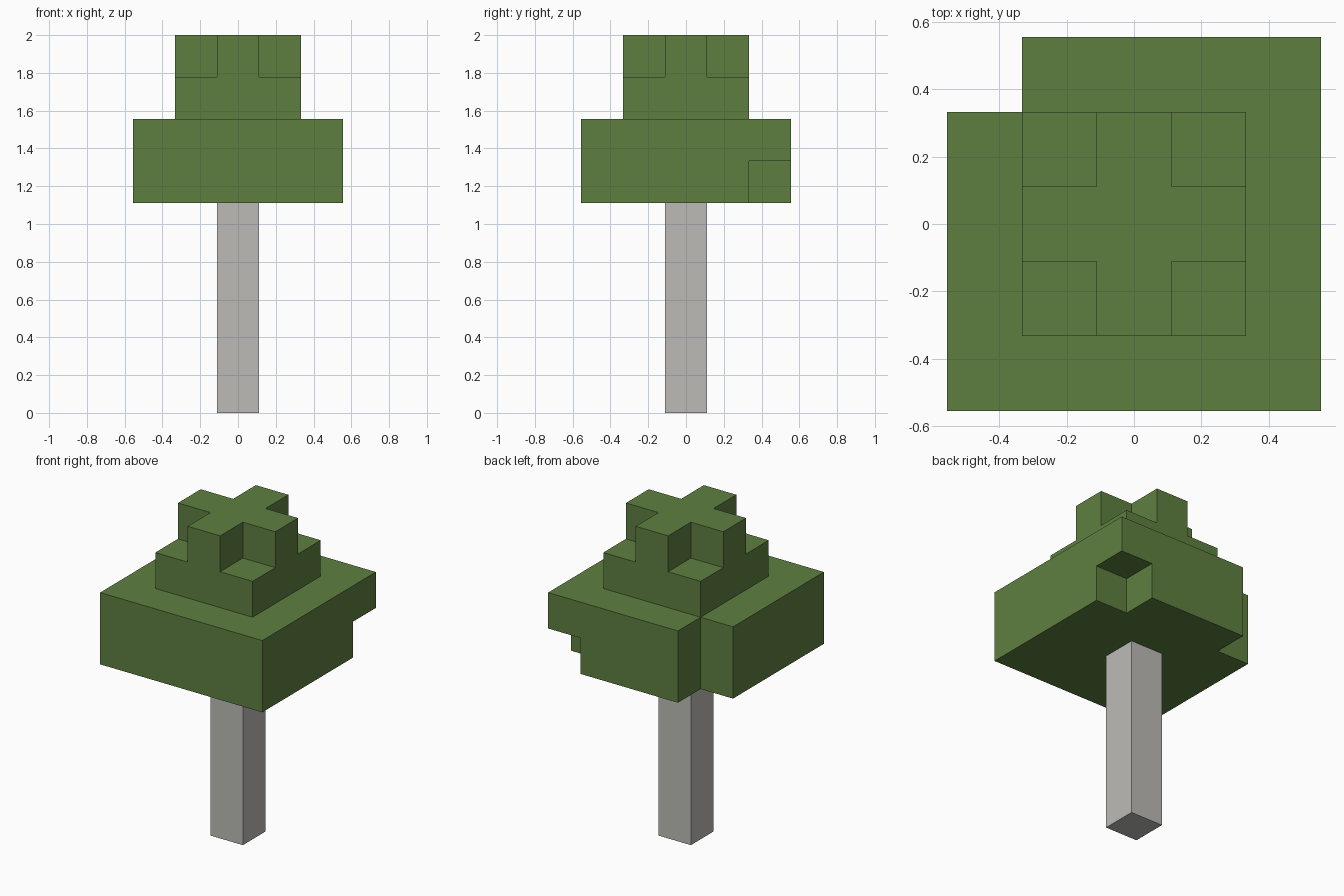
import bpy, bmesh
from mathutils import Vector

default = bpy.data.objects.get("Cube")
if default:
    bpy.data.objects.remove(default, do_unlink=True)

U = 2 / 9  # one block


def material(name, rgb):
    mat = bpy.data.materials.new(name)
    mat.use_nodes = True
    colour = (*rgb, 1)
    mat.diffuse_color = colour
    mat.node_tree.nodes["Principled BSDF"].inputs["Base Color"].default_value = colour
    return mat


def block_object(name, cells, mat):
    """Outer skin of a set of grid blocks, with coplanar faces joined."""
    bm = bmesh.new()
    for cell in cells:
        for axis in range(3):
            for sign in (-1, 1):
                step = [0, 0, 0]
                step[axis] = sign
                if tuple(c + s for c, s in zip(cell, step)) in cells:
                    continue
                normal = Vector(step)
                side = Vector([float(i == (axis + 1) % 3) for i in range(3)])
                up = normal.cross(side)
                middle = Vector(cell) + Vector((0, 0, 0.5)) + normal / 2
                corners = ((-1, -1), (1, -1), (1, 1), (-1, 1))
                bm.faces.new([bm.verts.new((middle + side * a / 2 + up * b / 2) * U)
                              for a, b in corners])
    bmesh.ops.remove_doubles(bm, verts=bm.verts, dist=0.001)
    bmesh.ops.dissolve_limit(bm, angle_limit=0.01, verts=bm.verts, edges=bm.edges)
    bmesh.ops.recalc_face_normals(bm, faces=bm.faces)
    mesh = bpy.data.meshes.new(name)
    bm.to_mesh(mesh)
    bm.free()
    mesh.materials.append(mat)
    obj = bpy.data.objects.new(name, mesh)
    bpy.context.collection.objects.link(obj)
    return obj


def layer(radius, z):
    span = range(-radius, radius + 1)
    return {(x, y, z) for x in span for y in span}


# Trunk
block_object("trunk", {(0, 0, z) for z in range(5)},
             material("pale grey bark", (0.503, 0.497, 0.473)))

# Wide canopy with one missing corner column and one missing lower corner block
leaves = layer(2, 5) | layer(2, 6)
leaves -= {(-2, 2, 5), (-2, 2, 6), (2, 2, 5)}

# Narrow tier, then a cross-shaped crown
leaves |= layer(1, 7)
leaves |= {c for c in layer(1, 8) if c[0] == 0 or c[1] == 0}
block_object("foliage", leaves, material("leaf green", (0.112, 0.212, 0.051)))
